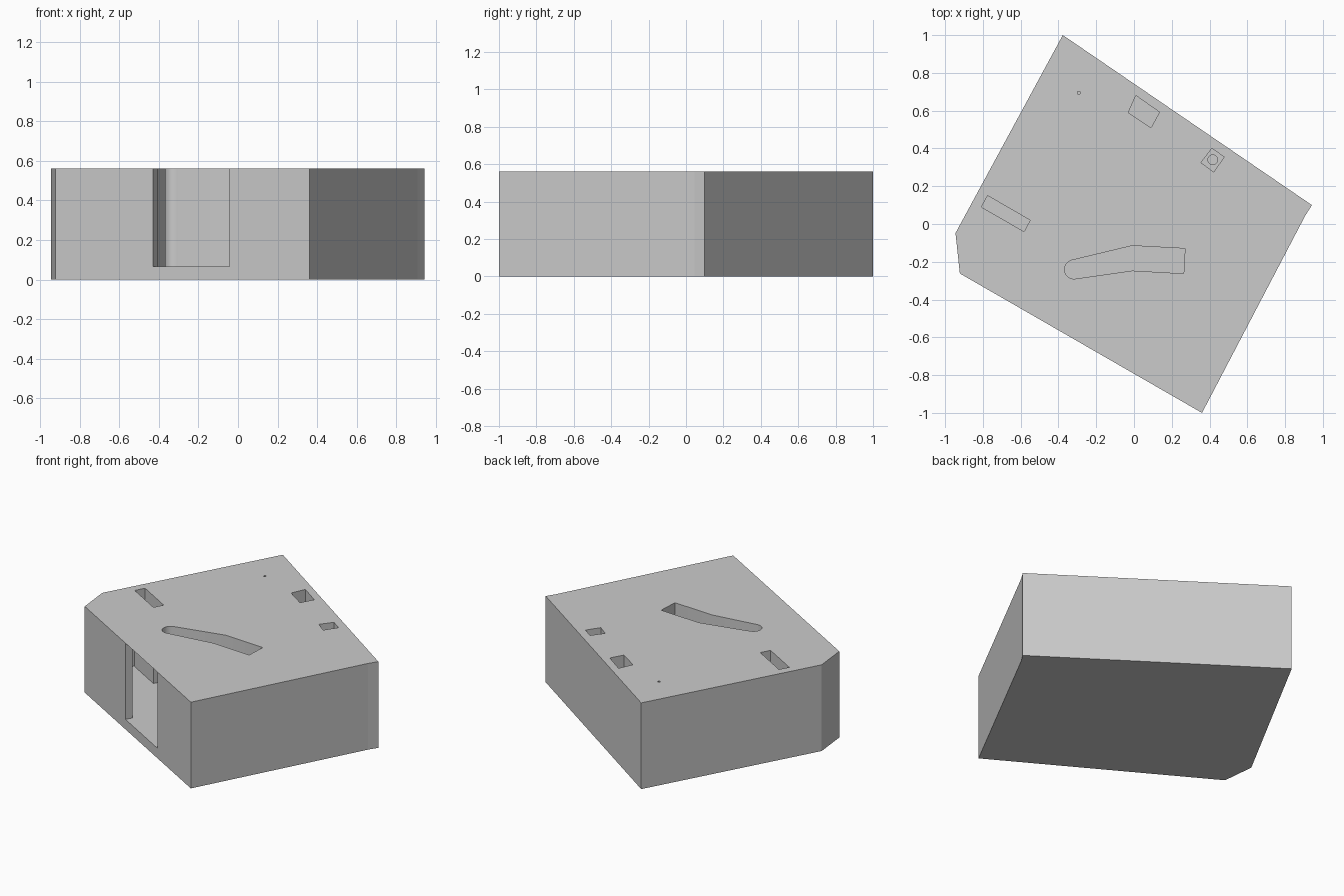
import bpy, bmesh, math
from mathutils import Vector

if "Cube" in bpy.data.objects:
    bpy.data.objects.remove(bpy.data.objects["Cube"])

H, FLOOR, WALL = 0.562, 0.065, 0.045


def make(name, build):
    bm = bmesh.new()
    build(bm)
    bmesh.ops.remove_doubles(bm, verts=bm.verts, dist=1e-5)
    me = bpy.data.meshes.new(name)
    bm.to_mesh(me)
    bm.free()
    ob = bpy.data.objects.new(name, me)
    bpy.context.collection.objects.link(ob)
    return ob


def poly(bm, pts):
    return bm.faces.new([bm.verts.new(p) for p in pts])


def quad(bm, a, b, z0, z1):
    poly(bm, [(*a, z0), (*b, z0), (*b, z1), (*a, z1)])


def ring(bm, pts, z0, z1, skip=None):
    for i, a in enumerate(pts):
        if i != skip:
            quad(bm, a, pts[(i + 1) % len(pts)], z0, z1)


def inset(pts, d):
    # parallel offset of a counter-clockwise outline
    out = []
    for i, p in enumerate(pts):
        p = Vector(p)
        a = (p - Vector(pts[i - 1])).normalized()
        b = (Vector(pts[(i + 1) % len(pts)]) - p).normalized()
        n1, n2 = Vector((-a.y, a.x)), Vector((-b.y, b.x))
        m = (n1 + n2) / (1 + n1.dot(n2))
        out.append(tuple(p + m * d))
    return out


# Outline, counter-clockwise; points 1 and 2 bound the front opening
A, B = Vector((-0.922, -0.262)), Vector((0.36, -1.0))
L, R = A.lerp(B, 0.384), A.lerp(B, 0.685)
outer = [tuple(A), tuple(L), tuple(R), tuple(B), (0.907, 0.045),
         (0.942, 0.10), (-0.377, 1.0), (-0.945, -0.048)]
inner = inset(outer, WALL)

# Pocket outlines, counter-clockwise
slot = [(-0.31, -0.29), (-0.01, -0.247), (0.263, -0.262), (0.27, -0.13),
        (-0.01, -0.115), (-0.33, -0.192)]
for i in range(1, 12):
    t = math.radians(103 + i * 14.7)
    slot.append((-0.318 + 0.05 * math.cos(t), -0.241 + 0.05 * math.sin(t)))
pockets = {
    "slot_wall": slot,
    "left_pocket": [(-0.808, 0.09), (-0.582, -0.04), (-0.55, 0.02), (-0.775, 0.15)],
    "back_pocket": [(-0.03, 0.59), (0.09, 0.51), (0.135, 0.592), (0.01, 0.68)],
    "square_pocket": [(0.355, 0.325), (0.422, 0.275), (0.477, 0.355), (0.412, 0.40)],
    "pin_hole": [(-0.30, 0.688), (-0.286, 0.688), (-0.286, 0.702), (-0.30, 0.702)],
}


def walls(bm):
    ring(bm, outer, 0, H, skip=1)
    quad(bm, L, R, 0, FLOOR)
    ring(bm, inner[::-1], FLOOR, H, skip=len(inner) - 3)
    quad(bm, outer[1], inner[1], FLOOR, H)
    quad(bm, inner[2], outer[2], FLOOR, H)
    poly(bm, [(*p, 0) for p in outer[::-1]])


def floor(bm):
    poly(bm, [(*p, FLOOR) for p in inner])
    poly(bm, [(*p, FLOOR) for p in (outer[1], outer[2], inner[2], inner[1])])


def top(bm):
    edges = []
    for loop in [outer, *pockets.values()]:
        vs = [bm.verts.new((*p, H)) for p in loop]
        edges += [bm.edges.new((v, vs[(i + 1) % len(vs)])) for i, v in enumerate(vs)]
    bmesh.ops.triangle_fill(bm, use_beauty=True, use_dissolve=False,
                            edges=edges, normal=(0, 0, 1))
    for f in bm.faces:
        f.normal_update()
        if f.normal.z < 0:
            f.normal_flip()


# Hollow case
make("case_walls", walls)
make("case_floor", floor)
make("top_panel", top)

# Pocket walls reaching from the top panel to the floor
for name, pts in pockets.items():
    ob = make(name, lambda bm: ring(bm, pts[::-1], FLOOR, H))
    if name == "slot_wall":
        bpy.context.view_layer.objects.active = ob
        ob.select_set(True)
        bpy.ops.object.shade_smooth_by_angle(angle=math.radians(25))

# Low round contact in the square pocket
bpy.ops.mesh.primitive_cylinder_add(vertices=24, radius=0.028, depth=0.02,
                                    location=(0.417, 0.34, FLOOR + 0.01))
bpy.context.object.name = "round_contact"
bpy.ops.object.shade_smooth_by_angle()
